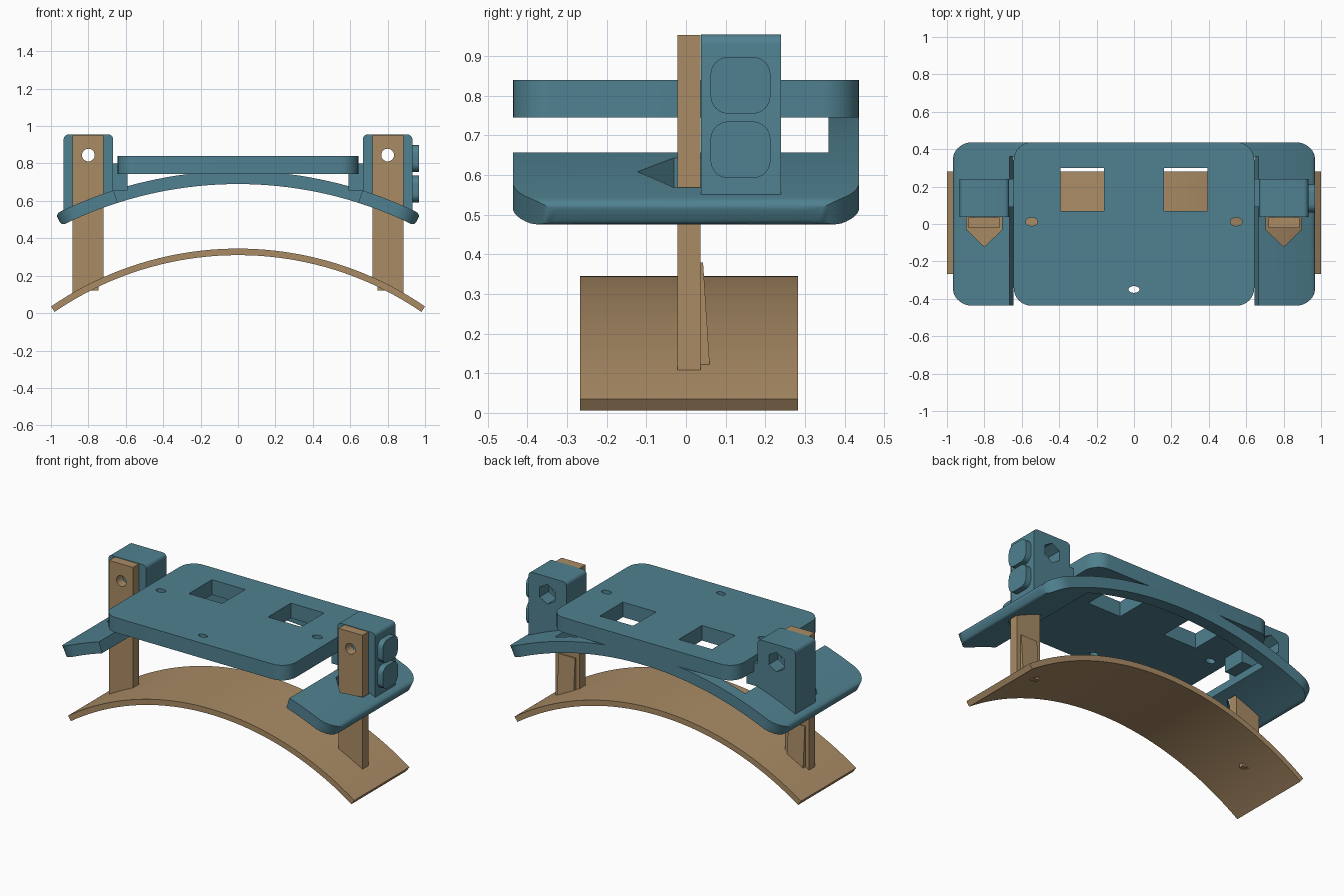
import bpy, bmesh
from math import sin, cos, pi, asin, sqrt, radians
from mathutils import Vector

if "Cube" in bpy.data.objects:
    bpy.data.objects.remove(bpy.data.objects["Cube"])

CZ = -1.425                      # shared centre height of both arches


def material(name, rgb):
    m = bpy.data.materials.new(name)
    m.diffuse_color = (*rgb, 1)
    m.use_nodes = True
    m.node_tree.nodes["Principled BSDF"].inputs["Base Color"].default_value = m.diffuse_color
    return m


TEAL = material("teal", (0.08, 0.22, 0.28))
TAN = material("tan", (0.40, 0.26, 0.13))


def finish(name, bm, mat):
    bmesh.ops.recalc_face_normals(bm, faces=bm.faces)
    me = bpy.data.meshes.new(name)
    bm.to_mesh(me)
    bm.free()
    ob = bpy.data.objects.new(name, me)
    bpy.context.collection.objects.link(ob)
    if mat:
        me.materials.append(mat)
    return ob


def prism(name, pts, axis, lo, hi, mat=None):
    """Extrude a 2D outline along x (y,z), y (x,z) or z (x,y)."""
    place = {"x": lambda a, b, c: (c, a, b),
             "y": lambda a, b, c: (a, c, b),
             "z": lambda a, b, c: (a, b, c)}[axis]
    bm = bmesh.new()
    ends = [[bm.verts.new(place(a, b, c)) for a, b in pts] for c in (lo, hi)]
    for e in ends:
        bm.faces.new(e)
    n = len(pts)
    for i in range(n):
        j = (i + 1) % n
        bm.faces.new((ends[0][i], ends[0][j], ends[1][j], ends[1][i]))
    return finish(name, bm, mat)


def rect(x0, x1, y0, y1):
    return [(x0, y0), (x1, y0), (x1, y1), (x0, y1)]


def round_rect(x0, x1, y0, y1, r, n=8):
    out = []
    for k, (cx, cy) in enumerate([(x1 - r, y1 - r), (x0 + r, y1 - r),
                                  (x0 + r, y0 + r), (x1 - r, y0 + r)]):
        for i in range(n + 1):
            t = pi / 2 * (k + i / n)
            out.append((cx + r * cos(t), cy + r * sin(t)))
    return out


def ellipse(cx, cy, rx, ry, n=24, turn=0.0):
    return [(cx + rx * cos(turn + 2 * pi * i / n), cy + ry * sin(turn + 2 * pi * i / n))
            for i in range(n)]


def flip(pts, s):
    return [(s * a, b) for a, b in pts]


def select_only(ob):
    bpy.ops.object.select_all(action='DESELECT')
    ob.select_set(True)
    bpy.context.view_layer.objects.active = ob


def cut(ob, cutters):
    select_only(ob)
    for c in cutters:
        m = ob.modifiers.new("cut", 'BOOLEAN')
        m.operation, m.solver, m.object = 'DIFFERENCE', 'EXACT', c
        bpy.ops.object.modifier_apply(modifier=m.name)
        bpy.data.objects.remove(c)


def smooth(ob):
    select_only(ob)
    bpy.ops.object.shade_smooth_by_angle(angle=radians(30))


# lower arched band
R1, R0, N = 1.77, 1.735, 40
end = asin(1 / R1)
angles = [end * (2 * i / N - 1) for i in range(N + 1)]
arc = [(R1 * sin(a), CZ + R1 * cos(a)) for a in angles]
arc += [(R0 * sin(a), CZ + R0 * cos(a)) for a in reversed(angles)]
smooth(prism("lower_arch_band", arc, "y", -0.268, 0.282, TAN))

# upper curved cradle: two rounded wings joined by a strip along the back
RI, RO, XE, XS, YH, RC, EDGE = 2.115, 2.185, 0.975, 0.665, 0.437, 0.11, 0.022
half = [(XS + (XE - RC - XS) * i / 6, YH) for i in range(6)]
half += [(XE - RC + RC * sin(t), YH - RC + RC * cos(t))
         for t in [pi / 2 * i / 10 for i in range(11)]]
mid = [(-XS + 2 * XS * i / 24, YH) for i in range(1, 24)]
cols = [(-x, y) for x, y in reversed(half)] + mid + half

bm = bmesh.new()
grid = []
for x, y in cols:
    a = asin(x / RO)
    grid.append([bm.verts.new((RI * sin(a), v, CZ + RI * cos(a)))
                 for v in (-y, y * 0.36 / YH, y)])
for i in range(len(cols) - 1):
    wing = abs(cols[i][0] + cols[i + 1][0]) / 2 > XS
    for j in ((0, 1) if wing else (1,)):
        bm.faces.new((grid[i][j], grid[i + 1][j], grid[i + 1][j + 1], grid[i][j + 1]))
bmesh.ops.delete(bm, geom=[v for v in bm.verts if not v.link_faces], context='VERTS')
inner = set(bm.verts)
new = bmesh.ops.extrude_face_region(bm, geom=bm.faces[:])["geom"]
outer = {g for g in new if isinstance(g, bmesh.types.BMVert)}
for v in list(bm.verts):
    d = Vector((v.co.x, v.co.z - CZ)).normalized()
    gap = max(0.0, XE - abs(d.x) * RO)          # distance from the wing tip
    e = max(0.0, EDGE - gap)
    inset = EDGE - sqrt(max(0.0, EDGE ** 2 - e ** 2))
    r = RO - inset if v in outer else RI + inset
    v.co.x, v.co.z = d.x * r, CZ + d.y * r
cradle = finish("curved_cradle", bm, TEAL)
slot = [(0.705, 0.04), (0.895, 0.04), (0.895, -0.03), (0.80, -0.122), (0.705, -0.03)]
cut(cradle, [prism("slot_cutter", flip(slot, s), "z", 0.3, 0.9) for s in (-1, 1)])
smooth(cradle)

# flat top plate with two windows and three small holes
plate = prism("top_plate", round_rect(-0.643, 0.643, -YH, YH, 0.095), "z", 0.745, 0.84, TEAL)
holes = [ellipse(0, -0.35, 0.03, 0.018)]
for s in (-1, 1):
    holes.append(flip(rect(0.16, 0.392, 0.07, 0.30), s))
    holes.append(ellipse(s * 0.547, 0.012, 0.032, 0.022))
cut(plate, [prism("hole_cutter", h, "z", 0.6, 1) for h in holes])
smooth(plate)

for s, side in ((-1, "left"), (1, "right")):
    # clamp block with rounded top edges, bolt hole and hexagonal nut pocket
    top = [p for p in round_rect(0.668, 0.932, 0.5, 0.955, 0.025, 5) if p[1] > 0.7]
    profile = top + [(0.668, 0.62), (0.932, 0.52)]
    block = prism(side + "_clamp_block", flip(profile, s), "y", 0.038, 0.24, TEAL)
    cut(block, [prism("bolt_cutter", ellipse(s * 0.80, 0.845, 0.034, 0.034), "y", -0.2, 0.4),
                prism("nut_cutter", ellipse(s * 0.80, 0.845, 0.062, 0.062, 6, pi / 2),
                      "y", 0.15, 0.4)])
    smooth(block)

    # arm joining the block to the plate
    prism(side + "_arm", flip(rect(0.59, 0.675, 0.655, 0.80), s), "y", 0.09, 0.24, TEAL)

    # upright post standing on the lower band
    post = prism(side + "_post", flip([(0.718, 0.18), (0.885, 0.10), (0.885, 0.953),
                                       (0.718, 0.953)], s), "y", -0.022, 0.036, TAN)
    cut(post, [prism("bolt_cutter", ellipse(s * 0.80, 0.845, 0.034, 0.034), "y", -0.2, 0.4)])
    smooth(post)

    # tapered rib behind the post
    prism(side + "_rib", [(0.03, 0.12), (0.06, 0.12), (0.043, 0.38), (0.03, 0.38)],
          "x", s * 0.745, s * 0.86, TAN)

# plain raised pads on the outer face of the right block
for i, z in enumerate((0.592, 0.755)):
    pad = prism(f"side_pad_{i + 1}", round_rect(0.062, 0.213, z, z + 0.143, 0.045),
                "x", 0.92, 0.968, TEAL)
    smooth(pad)
